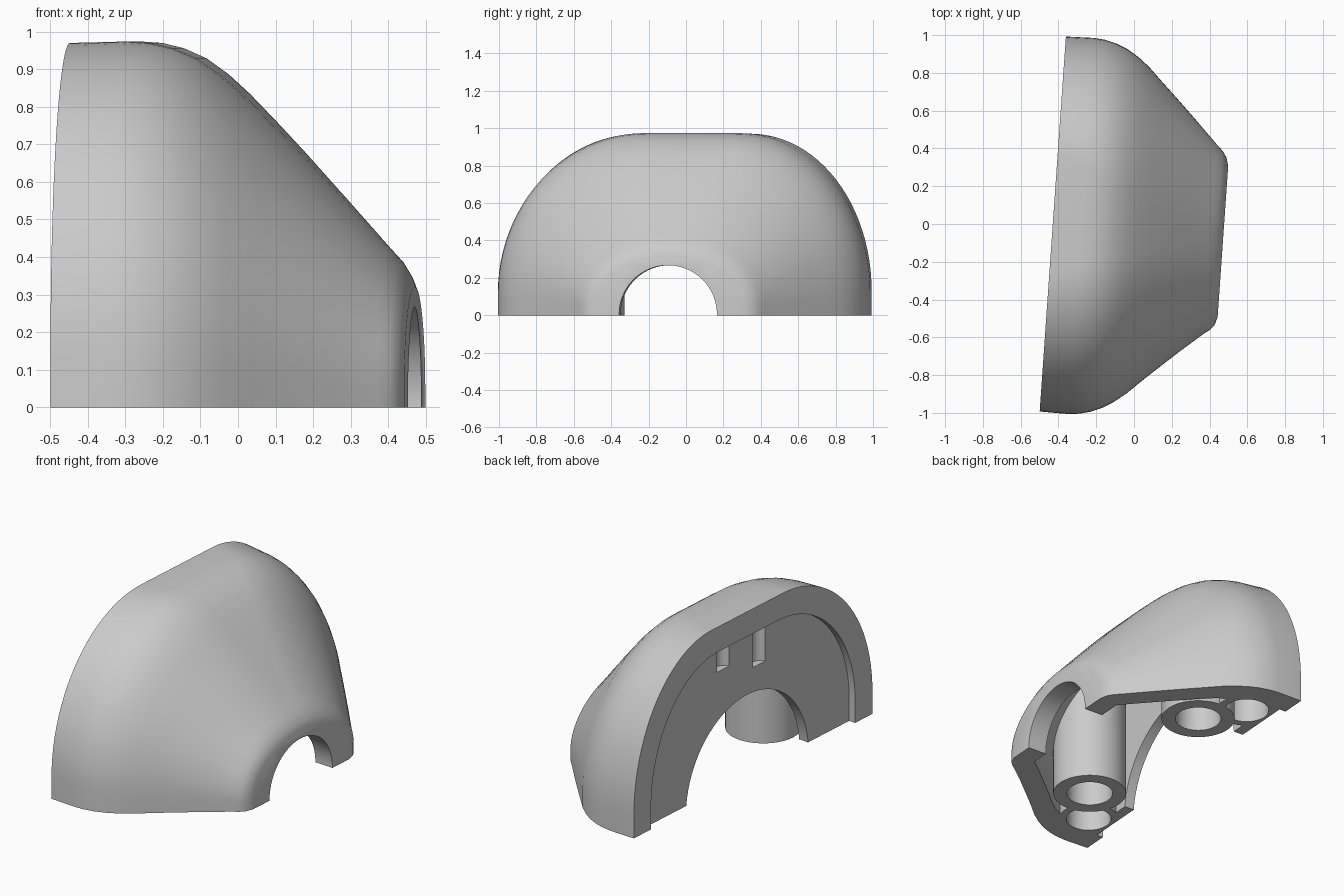
import bpy, bmesh, math
from mathutils import Matrix

cube = bpy.data.objects.get("Cube")
if cube:
    bpy.data.objects.remove(cube, do_unlink=True)

# depth from the flat back, half width, height
STATIONS = [(0, .995, .97), (.15, .998, .974), (.21, .992, .97), (.27, .977, .956),
            (.33, .952, .93), (.39, .915, .888), (.45, .868, .835), (.52, .8, .765),
            (.6, .725, .682), (.72, .612, .552), (.84, .5, .42), (.87, .475, .388),
            (.892, .445, .352), (.905, .4, .32)]
END = STATIONS[-1][0]
WALL = .165
POST_DEPTH, POST_SIDE = .34, .505
POCKET_DEPTH, POCKET_SIDE = .18, .735


def dims(t):
    """Half width and height of the body at a depth."""
    for (a, wa, ha), (b, wb, hb) in zip(STATIONS, STATIONS[1:]):
        if t <= b:
            k = max(0, (t - a) / (b - a))
            return wa + k * (wb - wa), ha + k * (hb - ha)


def section(t, inset, bottom):
    """Arched cross-section: short upright sides and two round shoulders."""
    w, h = (d - inset for d in dims(t))
    back = max(0, 1 - max(t, 0) / END)
    base = .05 + .08 * back
    shift = -.03 * (1 - back) ** 4
    ring = []
    # the left shoulder is a little fuller than the right one
    for side, fullness in ((1, .34), (-1, .24)):
        flat = .01 + w * fullness * back
        half = [(w, bottom)]
        for i in range(25):
            a = math.pi / 2 * i / 24
            half.append((flat + (w - flat) * math.cos(a), base + (h - base) * math.sin(a)))
        ring += [(side * y + shift, z) for y, z in half[::side]]
    return ring


def finish(name, bm):
    bmesh.ops.recalc_face_normals(bm, faces=bm.faces)
    mesh = bpy.data.meshes.new(name)
    bm.to_mesh(mesh)
    bm.free()
    obj = bpy.data.objects.new(name, mesh)
    bpy.context.collection.objects.link(obj)
    return obj


def loft(name, depths, inset=0, bottom=0):
    bm = bmesh.new()
    rings = [[bm.verts.new((t, y, z)) for y, z in section(t, inset, bottom)]
             for t in depths]
    n = len(rings[0])
    for a, b in zip(rings, rings[1:]):
        for i in range(n):
            j = (i + 1) % n
            bm.faces.new((a[i], a[j], b[j], b[i]))
    bm.faces.new(rings[0])
    bm.faces.new(rings[-1])
    return finish(name, bm)


def upright(name, radius, low, high, x, y):
    """Vertical cylinder."""
    bm = bmesh.new()
    m = Matrix.Translation((x, y, (low + high) / 2))
    bmesh.ops.create_cone(bm, cap_ends=True, segments=64, radius1=radius,
                          radius2=radius, depth=high - low, matrix=m)
    return finish(name, bm)


def tunnel(name, radius, start, end, y, z):
    """Cylinder running along the depth."""
    bm = bmesh.new()
    m = Matrix.Translation(((start + end) / 2, y, z)) @ Matrix.Rotation(math.pi / 2, 4, "Y")
    bmesh.ops.create_cone(bm, cap_ends=True, segments=96, radius1=radius,
                          radius2=radius, depth=end - start, matrix=m)
    return finish(name, bm)


def cut(target, cutter):
    cutter.hide_render = True
    mod = target.modifiers.new("cut", "BOOLEAN")
    mod.operation = "DIFFERENCE"
    mod.solver = "EXACT"
    mod.object = cutter
    bpy.context.view_layer.objects.active = target
    bpy.ops.object.modifier_apply(modifier=mod.name)
    bpy.data.objects.remove(cutter, do_unlink=True)


def screw_post(side):
    return upright("screw_post", .2, -.4, 1.2, POST_DEPTH, side * POST_SIDE)


# Outer body
cover = loft("pipe_cover", [s[0] for s in STATIONS])

# Hollow inside, leaving a screw post and a smaller pocket post on each side
cavity = loft("cavity_cutter", [.1] + [s[0] for s in STATIONS[1:10]] + [.79], WALL, -.2)
for side in (-1, 1):
    cut(cavity, screw_post(side))
    cut(cavity, upright("pocket_post", .165, -.4, 1.2, POCKET_DEPTH, side * POCKET_SIDE))
cut(cover, cavity)

# Recessed back panel and its wide arch
cut(cover, loft("recess_cutter", [-.1, .04], .145, -.2))
cut(cover, tunnel("back_arch_cutter", .51, -.2, .14, 0, -.05))

# Round pipe opening in the narrow end
cut(cover, tunnel("pipe_hole_cutter", .262, .7, 1.1, -.033, .005))

# Screw bores, and corner pockets that wrap around the posts
for side in (-1, 1):
    pocket = upright("pocket_cutter", .122, -.2, .4, POCKET_DEPTH, side * POCKET_SIDE)
    cut(pocket, screw_post(side))
    cut(cover, pocket)
    cut(cover, upright("bore_cutter", .125, -.2, .4, POST_DEPTH, side * POST_SIDE))

# Two small grooves in the back panel
for y, low in ((.2, .68), (-.1, .6)):
    cut(cover, upright("groove_cutter", .05, low, .815, .035, y))

# Turn the body slightly and seat it on the origin
cover.data.transform(Matrix.Translation((-.43, 0, 0)) @ Matrix.Rotation(math.radians(-4), 4, "Z"))

grey = bpy.data.materials.new("light_grey")
grey.use_nodes = True
colour = (.6, .6, .6, 1)
grey.diffuse_color = colour
for node in grey.node_tree.nodes:
    if node.type == "BSDF_PRINCIPLED":
        node.inputs["Base Color"].default_value = colour
cover.data.materials.clear()
cover.data.materials.append(grey)

bpy.ops.object.select_all(action="DESELECT")
cover.select_set(True)
bpy.context.view_layer.objects.active = cover
bpy.ops.object.shade_smooth_by_angle(angle=math.radians(35))
